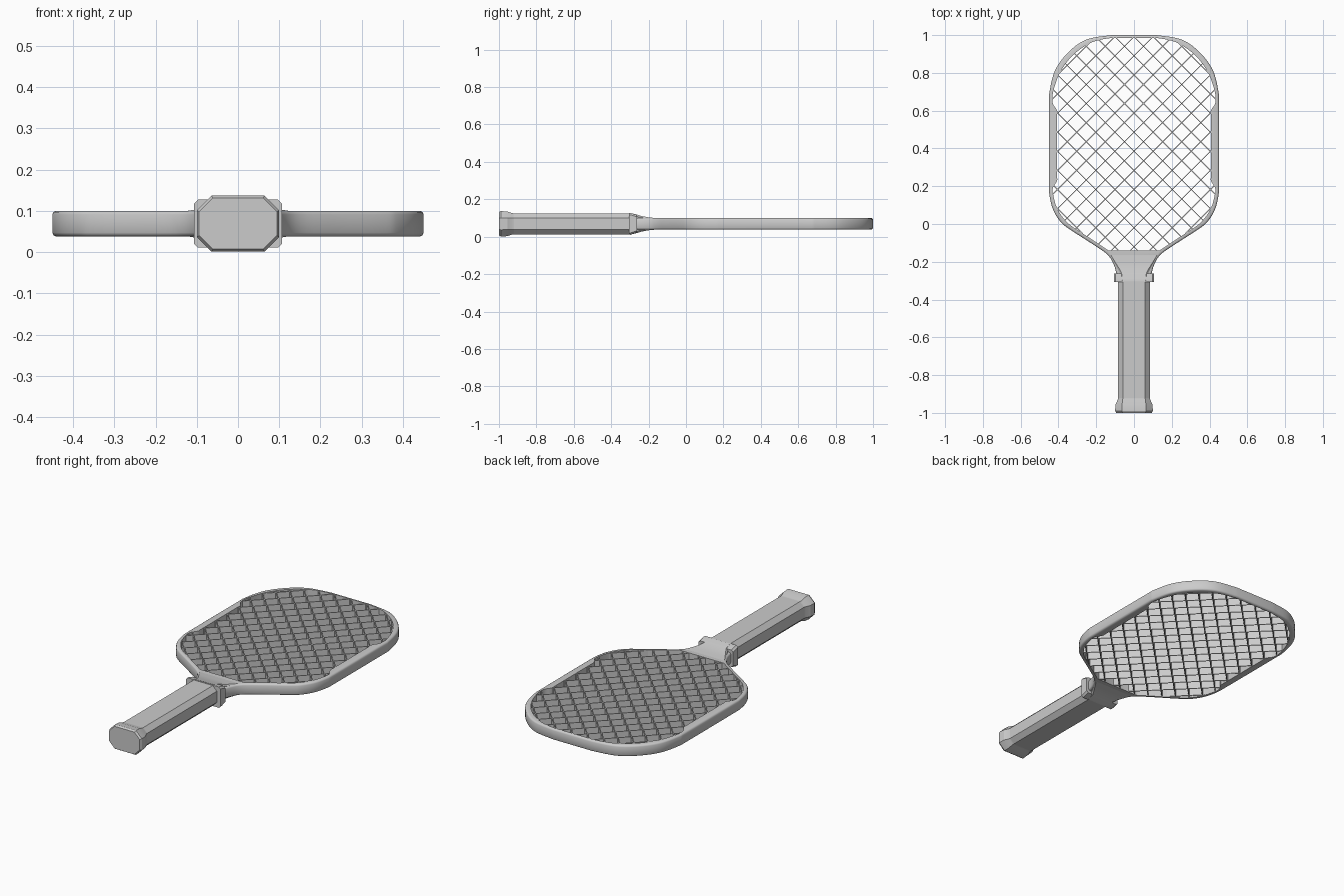
import bpy, bmesh, math
from mathutils import Vector

cube = bpy.data.objects.get("Cube")
if cube:
    bpy.data.objects.remove(cube, do_unlink=True)

MID = 0.069         # height of the paddle's middle plane
HALF = 0.031        # half thickness of the head

grey = bpy.data.materials.new("plain grey")
grey.use_nodes = True
COLOUR = (0.6, 0.6, 0.6, 1)
grey.diffuse_color = COLOUR
grey.node_tree.nodes["Principled BSDF"].inputs["Base Color"].default_value = COLOUR


def finish(name, bm, smooth=None):
    bmesh.ops.recalc_face_normals(bm, faces=bm.faces[:])
    mesh = bpy.data.meshes.new(name)
    bm.to_mesh(mesh)
    bm.free()
    mesh.materials.append(grey)
    ob = bpy.data.objects.new(name, mesh)
    bpy.context.collection.objects.link(ob)
    if smooth:
        bpy.ops.object.select_all(action='DESELECT')
        ob.select_set(True)
        bpy.context.view_layer.objects.active = ob
        bpy.ops.object.shade_smooth_by_angle(angle=math.radians(smooth))


def mirrored_outline(half, steps=5):
    """Smooth the right half (top to bottom) and mirror it into a closed loop."""
    pts = [Vector(p) for p in half]
    out = []
    for i in range(len(pts) - 1):
        a, b, c, d = pts[max(i - 1, 0)], pts[i], pts[i + 1], pts[min(i + 2, len(pts) - 1)]
        for k in range(steps):
            t = k / steps
            out.append(0.5 * (2 * b + (c - a) * t + (2 * a - 5 * b + 4 * c - d) * t ** 2
                              + (3 * b - a - 3 * c + d) * t ** 3))
    out.append(pts[-1])
    return out + [Vector((-p.x, p.y)) for p in reversed(out)]


def inset(loop, amount):
    """Move a clockwise loop inwards."""
    out = []
    for i, p in enumerate(loop):
        along = (loop[(i + 1) % len(loop)] - loop[i - 1]).normalized()
        out.append(p + Vector((along.y, -along.x)) * amount)
    return out


outer = mirrored_outline([(.12, 1), (.25, .977), (.345, .912), (.417, .815), (.447, .7), (.45, .62),
                          (.45, .23), (.447, .15), (.428, .075), (.39, .013), (.345, -.025),
                          (.22, -.106), (.14, -.163), (.105, -.22), (.09, -.28)])
inner = mirrored_outline([(.12, .985), (.22, .963), (.32, .897), (.39, .805), (.428, .7),
                          (.43, .64), (.407, .6), (.407, .56), (.407, .27), (.407, .23),
                          (.43, .19), (.427, .15), (.408, .085), (.373, .03), (.332, -.01),
                          (.21, -.09), (.135, -.14)])

# Head frame: rounded outer rim, straight inner wall, flat ring on both faces
bm = bmesh.new()


def ring(loop, z):
    return [bm.verts.new((p.x, p.y, MID + z)) for p in loop]


def skin(rings):
    for a, b in zip(rings, rings[1:]):
        for i in range(len(a)):
            bm.faces.new((a[i - 1], a[i], b[i], b[i - 1]))


rim = [(.009, HALF), (.003, HALF - .003), (0, HALF - .009)]
profile = rim + [(d, -z) for d, z in rim[::-1]]
rim_rings = [ring(inset(outer, d), z) for d, z in profile]
hole_rings = [ring(inner, z) for z in (HALF, -HALF)]
skin(rim_rings)
skin(hole_rings)
for pair in ((rim_rings[0], hole_rings[0]), (rim_rings[-1], hole_rings[-1])):
    border = [bm.edges.get((r[i - 1], r[i])) for r in pair for i in range(len(r))]
    bmesh.ops.triangle_fill(bm, use_beauty=True, use_dissolve=False, edges=border)
finish("head_frame", bm, smooth=40)


# Open lattice: thin upright walls on both diagonals, trimmed to the frame opening
def spans(origin, along, normal):
    """Stretches of a line that lie inside the opening."""
    hits = []
    for i, p in enumerate(inner):
        q = inner[i - 1]
        dp, dq = (p - origin).dot(normal), (q - origin).dot(normal)
        if (dp > 0) != (dq > 0):
            hits.append((p.lerp(q, dp / (dp - dq)) - origin).dot(along))
    hits.sort()
    return zip(hits[::2], hits[1::2])


PITCH, WALL, DEPTH = 0.0715, 0.005, 0.028
centre = Vector((0, 0.385))
bm = bmesh.new()
for sign in (1, -1):
    along = Vector((1, sign)).normalized()
    normal = Vector((-along.y, along.x))
    for n in range(-10, 11):
        origin = centre + normal * (n * PITCH)
        for start, end in spans(origin, along, normal):
            start, end = start - .005, end + .005
            corners = [origin + along * s + normal * w * WALL / 2
                       for s, w in ((start, -1), (end, -1), (end, 1), (start, 1))]
            low, high = (ring(corners, h) for h in (-DEPTH, DEPTH))
            bm.faces.new(low[::-1])
            bm.faces.new(high)
            skin([low, high])
finish("lattice_walls", bm)


# Grip with flared butt, collar and the ramp that blends into the head:
# chamfered rectangles skinned along y (y, half width, half height, chamfer)
parts = {
    "handle": [(-.94, .084, .056, .025), (-.29, .084, .056, .025)],
    "butt_cap": [(-1, .094, .062, .033), (-.99, .1, .068, .036), (-.955, .098, .066, .035),
                 (-.93, .086, .057, .026), (-.92, .084, .056, .025)],
    "collar": [(-.306, .107, .058, .01), (-.296, .107, .058, .01), (-.262, .107, .047, .01)],
    "throat_ramp": [(-.3, .072, .059, .01), (-.262, .075, .049, .01), (-.235, .087, .041, .008),
                    (-.2, .106, .0345, .005), (-.16, .128, .0305, .003)],
}
for name, sections in parts.items():
    bm = bmesh.new()
    loops = []
    for y, w, h, c in sections:
        quarter = [(w, h - c), (w - c, h)]
        pts = quarter + [(-x, z) for x, z in quarter[::-1]]
        pts += [(-x, -z) for x, z in pts]
        loops.append([bm.verts.new((x, y, MID + z)) for x, z in pts])
    skin(loops)
    bm.faces.new(loops[0])
    bm.faces.new(loops[-1])
    finish(name, bm, smooth=20)
